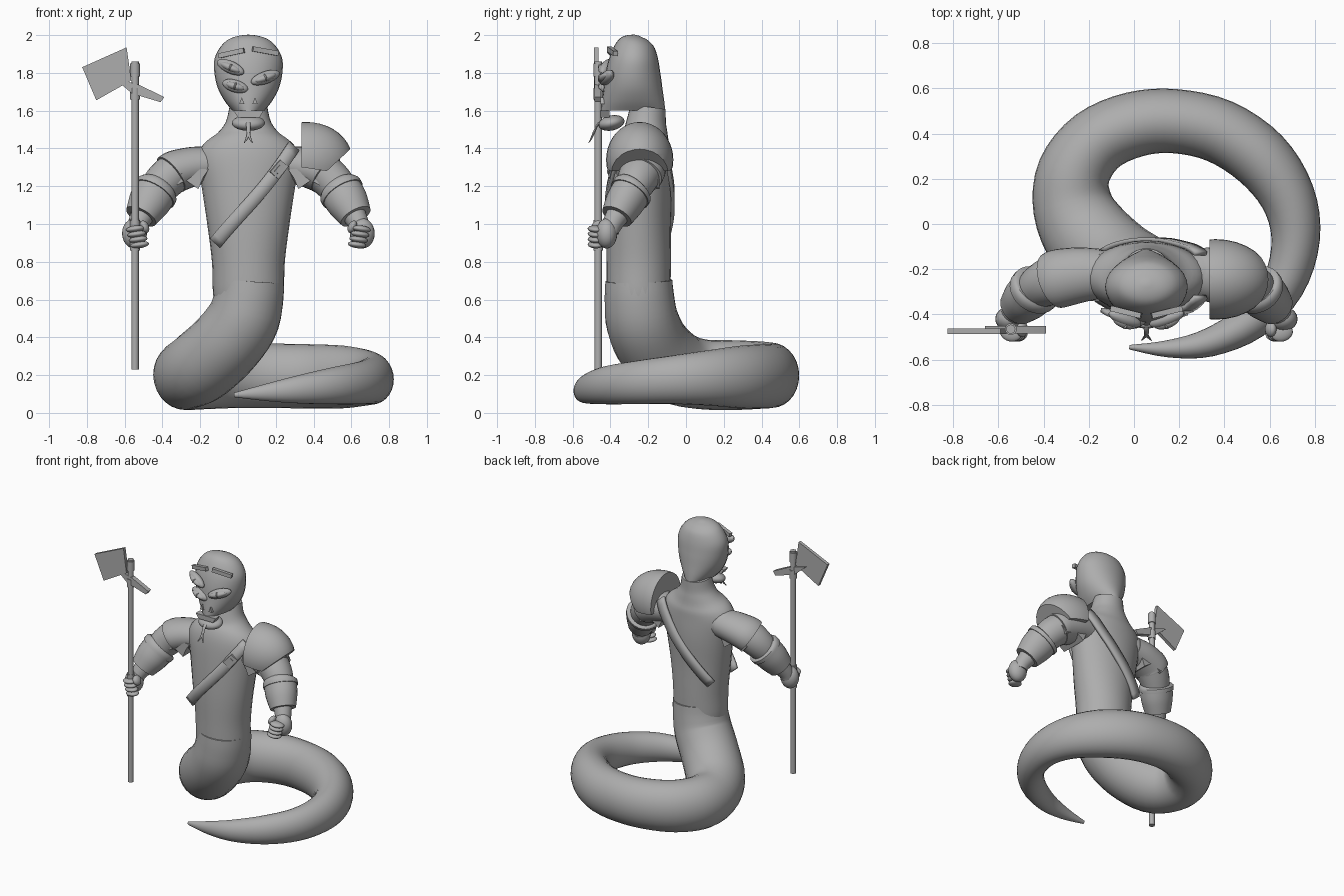
import bpy, bmesh
from math import sin, cos, pi, sqrt, radians
from mathutils import Vector, Matrix, Euler

cube = bpy.data.objects.get("Cube")
if cube:
    bpy.data.objects.remove(cube)

grey = bpy.data.materials.new("plain_grey")
grey.use_nodes = True
grey.diffuse_color = (0.42, 0.42, 0.42, 1)
grey.node_tree.nodes["Principled BSDF"].inputs["Base Color"].default_value = grey.diffuse_color
MID = 0.055  # body centre line in x
Z = Vector((0, 0, 1))
Y = Vector((0, 1, 0))


def finish(name, bm, angle=40):
    """Turn a bmesh into a shaded, coloured object."""
    bmesh.ops.recalc_face_normals(bm, faces=bm.faces)
    mesh = bpy.data.meshes.new(name)
    bm.to_mesh(mesh)
    bm.free()
    mesh.materials.append(grey)
    ob = bpy.data.objects.new(name, mesh)
    bpy.context.collection.objects.link(ob)
    bpy.ops.object.select_all(action="DESELECT")
    ob.select_set(True)
    bpy.context.view_layer.objects.active = ob
    bpy.ops.object.shade_smooth_by_angle(angle=radians(angle))
    return ob


def place(loc, size, rot=(0, 0, 0)):
    return Matrix.LocRotScale(Vector(loc), Euler([radians(a) for a in rot]), Vector(size))


def ball(name, loc, size, rot=(0, 0, 0)):
    bm = bmesh.new()
    bmesh.ops.create_uvsphere(bm, u_segments=20, v_segments=12, radius=1, matrix=place(loc, size, rot))
    return finish(name, bm)


def box(name, loc, size, rot=(0, 0, 0)):
    bm = bmesh.new()
    bmesh.ops.create_cube(bm, size=1, matrix=place(loc, size, rot))
    return finish(name, bm)


def spline(keys, steps):
    """Smooth interpolation through tuples of any length."""
    rows = []
    for i in range(len(keys) - 1):
        p, q, r, s = (keys[min(max(i + k, 0), len(keys) - 1)] for k in (-1, 0, 1, 2))
        for n in range(steps):
            t = n / steps
            rows.append([b + t / 2 * (c - a + t * (2*a - 5*b + 4*c - d + t * (3*(b - c) + d - a)))
                         for a, b, c, d in zip(p, q, r, s)])
    return rows + [list(keys[-1])]


def sweep(name, keys, ref, steps=4, sides=28):
    """Loft ellipses (x, y, z, side radius, other radius) along a path."""
    rows = spline(keys, steps)
    bm = bmesh.new()
    rings = []
    for i, (x, y, z, a, b) in enumerate(rows):
        ahead, behind = rows[min(i + 1, len(rows) - 1)], rows[max(i - 1, 0)]
        t = (Vector(ahead[:3]) - Vector(behind[:3])).normalized()
        u = t.cross(ref).normalized()
        v = t.cross(u)
        c = Vector((x, y, z))
        rings.append([bm.verts.new(c + u * a * cos(k * 2 * pi / sides) + v * b * sin(k * 2 * pi / sides))
                      for k in range(sides)])
    for r, s in zip(rings, rings[1:]):
        for k in range(sides):
            n = (k + 1) % sides
            bm.faces.new((r[k], r[n], s[n], s[k]))
    bm.faces.new(rings[0])
    bm.faces.new(rings[-1])
    return finish(name, bm)


def plate(name, outline, y, depth):
    """Extrude an x-z outline along y."""
    bm = bmesh.new()
    face = bm.faces.new([bm.verts.new((x, y - depth / 2, z)) for x, z in outline])
    out = bmesh.ops.extrude_face_region(bm, geom=[face])["geom"]
    bmesh.ops.translate(bm, vec=(0, depth, 0), verts=[v for v in out if isinstance(v, bmesh.types.BMVert)])
    return finish(name, bm)


# Torso and neck: z, y, half width, half depth
TORSO = [(.56, -.245, .175, .16), (.64, -.25, .188, .168), (.8, -.25, .193, .17), (1, -.25, .218, .17),
         (1.2, -.24, .248, .168), (1.34, -.235, .272, .158), (1.42, -.225, .24, .145),
         (1.48, -.215, .165, .12), (1.54, -.21, .12, .105), (1.62, -.2, .1, .093)]
sweep("torso", [(MID, y, z, a, b) for z, y, a, b in TORSO], Y)

# Coiled tail
TAIL = [(.065, -.25, .7, .178), (.055, -.246, .6, .185), (.02, -.23, .48, .193), (-.08, -.17, .35, .196),
        (-.2, -.06, .245, .196), (-.27, .08, .205, .178), (-.265, .23, .2, .162), (-.165, .365, .2, .15),
        (0, .44, .2, .145), (.18, .455, .197, .142), (.38, .41, .193, .142), (.56, .29, .19, .138),
        (.68, .12, .185, .122), (.715, -.07, .175, .107), (.66, -.27, .16, .095), (.52, -.43, .145, .083),
        (.33, -.525, .125, .063), (.15, -.552, .108, .038), (-.02, -.545, .095, .01)]
sweep("coiled_tail", [(x, y, z, r, min(r * 1.2, max(r, .185 if x < 0 else .175))) for x, y, z, r in TAIL], Z)

# Hooded head with a flat base
HEAD = [(1.6, -.28, .085, .17), (1.65, -.28, .125, .165), (1.72, -.28, .162, .155), (1.8, -.28, .18, .145),
        (1.88, -.275, .178, .128), (1.95, -.27, .138, .1), (1.985, -.265, .085, .062), (2, -.262, .012, .01)]
sweep("head", [(MID, y, z, a, b) for z, y, a, b in HEAD], Y)

# Face: eyes, brows, nostrils, mouth, forked tongue
for x, z, tilt, yaw, size in ((-.04, 1.83, 22, -20, .082), (-.015, 1.73, 16, -12, .072), (.145, 1.775, -18, 20, .085)):
    ball("eye_lids", (x, -.42, z), (size, .03, .033), (0, tilt, yaw))
    ball("eyeball", (x, -.432, z), (size * .75, .03, .021), (0, tilt, yaw))
    ball("pupil", (x, -.452, z), (.007, .014, .019), (0, tilt, yaw))
box("brow_right", (-.035, -.39, 1.905), (.14, .025, .026), (0, -12, -14))
box("brow_left", (.145, -.39, 1.915), (.14, .025, .026), (0, 10, 14))
for s in (-1, 1):
    plate("nostril", [(MID + s * .035 + dx, 1.635 + dz) for dx, dz in ((-.014, 0), (.014, 0), (0, .035))], -.437, .03)
plate("upper_lip", [(-.025, 1.6), (.135, 1.6), (.115, 1.565), (0, 1.565)], -.43, .05)
ball("lower_jaw", (MID, -.395, 1.535), (.088, .07, .04), (12, 0, 0))
sweep("tongue", [(MID, -.42, 1.545, .014, .008), (MID, -.465, 1.53, .012, .007), (MID, -.488, 1.48, .01, .006)],
      Y, 3, 10)
for s in (-1, 1):
    sweep("tongue_fork", [(MID, -.488, 1.485, .009, .006), (MID + s * .008, -.5, 1.455, .007, .005),
                          (MID + s * .022, -.515, 1.43, .002, .002)], Y, 3, 8)

# Arms, cuffs and fists on both sides
for s, side in ((-1, "right"), (1, "left")):
    def at(rows):
        return [(MID + s * x, *rest) for x, *rest in rows]
    sweep(side + "_arm", at([(.15, -.22, 1.32, .1, .1), (.27, -.22, 1.31, .098, .11), (.37, -.235, 1.285, .105, .115),
                             (.46, -.27, 1.21, .102, .1), (.53, -.33, 1.1, .075, .072),
                             (.585, -.39, 1, .054, .054), (.595, -.405, .96, .05, .05)]), Y)
    sweep(side + "_sleeve", at([(.2, -.22, 1.315, .095, .11), (.29, -.225, 1.305, .104, .122),
                                (.38, -.24, 1.28, .112, .13), (.41, -.25, 1.262, .112, .128)]), Y)
    plate(side + "_torn_hem", at([(.21, 1.29), (.24, 1.245), (.265, 1.185), (.33, 1.23), (.41, 1.19),
                                  (.45, 1.235), (.4, 1.29)]), -.24, .2)
    sweep(side + "_cuff", at([(.492, -.29, 1.17, .114, .105), (.528, -.327, 1.11, .11, .102),
                              (.568, -.366, 1.04, .088, .085)]), Y)
    sweep(side + "_cuff_rim", at([(.48, -.277, 1.188, .106, .1), (.486, -.284, 1.179, .12, .112),
                                  (.5, -.298, 1.157, .12, .112)]), Y, 2)
    ball(side + "_palm", (MID + s * .603, -.42, .95), (.066, .056, .08))
    for k in range(4):
        ball(side + "_finger", (MID + s * (.575 + .008 * k), -.48, .89 + .028 * k), (.05, .04, .018), (0, s * 8, s * 14))
    ball(side + "_thumb", (MID + s * .55, -.465, .985), (.023, .035, .035), (20, s * 25, 0))

# Domed shoulder guard, cut flat inside and slanted below
bm = bmesh.new()
bmesh.ops.create_uvsphere(bm, u_segments=32, v_segments=20, radius=1, matrix=place((.36, -.245, 1.34), (.245, .178, .2)))
for co, no in (((.335, 0, 0), (-1, 0, 0)), ((.47, 0, 1.28), (.68, 0, -.73)), ((.34, 0, 1.3), (-.15, 0, -1))):
    bmesh.ops.bisect_plane(bm, geom=bm.verts[:] + bm.edges[:] + bm.faces[:], plane_co=co, plane_no=no, clear_outer=True)
    bmesh.ops.holes_fill(bm, edges=[e for e in bm.edges if e.is_boundary])
finish("shoulder_guard", bm)


# Chest strap that follows the torso front and back
def torso_y(x, z, face):
    for lo, hi in zip(TORSO, TORSO[1:]):
        if lo[0] <= z <= hi[0]:
            t = (z - lo[0]) / (hi[0] - lo[0])
            y, a, b = (p + (q - p) * t for p, q in zip(lo[1:], hi[1:]))
            return y + face * (b * sqrt(max(.08, 1 - ((x - MID) / (a * 1.25)) ** 2)) + .006)


for face, name in ((-1, "front_strap"), (1, "back_strap")):
    bm = bmesh.new()
    rows = []
    for i in range(21):
        t = i / 20
        x, z = .295 - .415 * t, 1.41 - .51 * t - .04 * sin(pi * t) * (1 - t)
        rows.append([bm.verts.new((x + .027 * w, torso_y(x, z, face), z - .024 * w)) for w in (-1, 0, 1)])
    for r, q in zip(rows, rows[1:]):
        for k in (0, 1):
            bm.faces.new((r[k], r[k + 1], q[k + 1], q[k]))
    strap = finish(name, bm)
    solid = strap.modifiers.new("thickness", "SOLIDIFY")
    solid.thickness = .02
    solid.offset = 0
box("strap_buckle", (.215, torso_y(.215, 1.29, -1) - .01, 1.29), (.085, .02, .055), (0, -48, 18))
box("buckle_slot", (.215, torso_y(.215, 1.29, -1) - .02, 1.29), (.045, .015, .022), (0, -48, 18))

# Long-handled axe
PX, PY = -.545, -.465
for name, low, high, r in (("axe_pole", .23, 1.86, .02), ("pole_grip", .86, 1.02, .026),
                           ("pole_top_collar", 1.78, 1.85, .026), ("pole_low_collar", 1.66, 1.72, .026)):
    sweep(name, [(PX, PY, low, r, r), (PX, PY, high, r, r)], Y, 1, 16)
plate("axe_blade", [(-.825, 1.83), (-.59, 1.935), (-.565, 1.76), (-.75, 1.655)], -.474, .024)
plate("axe_spike", [(-.66, 1.775), (-.52, 1.735), (-.39, 1.672), (-.41, 1.645), (-.56, 1.69)], -.468, .034)
